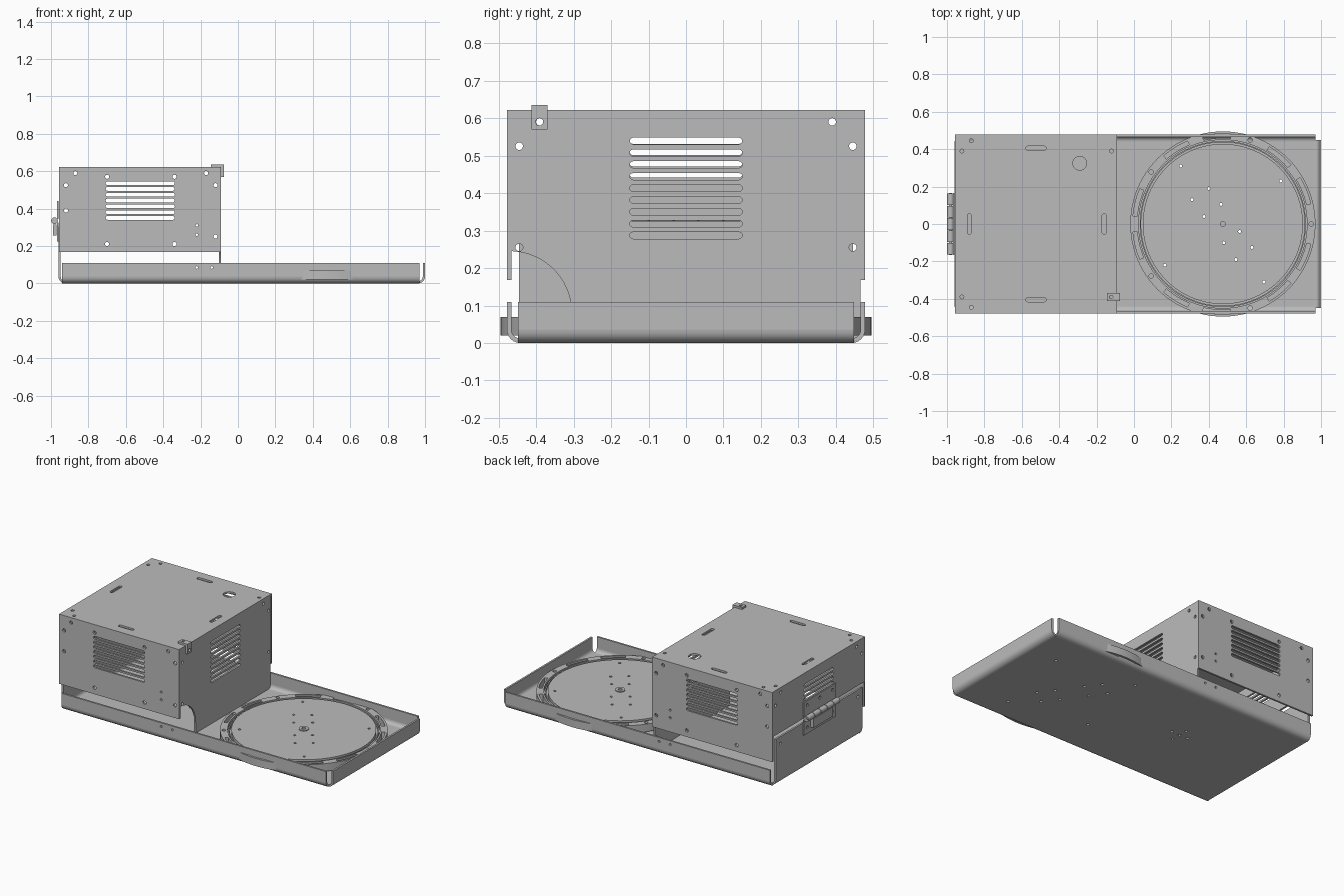
import bpy, bmesh
from math import sin, cos, pi, radians

old = bpy.data.objects.get("Cube")
if old:
    bpy.data.objects.remove(old, do_unlink=True)

steel = bpy.data.materials.new("grey_steel")
steel.use_nodes = True
GREY = (0.5, 0.5, 0.5, 1)
steel.diffuse_color = GREY
steel.node_tree.nodes["Principled BSDF"].inputs["Base Color"].default_value = GREY

T = 0.012  # sheet thickness
MAPS = {"xy": lambda u, v, w: (u, v, w),
        "xz": lambda u, v, w: (u, w, v),
        "yz": lambda u, v, w: (w, u, v)}


def finish(name, bm):
    bmesh.ops.remove_doubles(bm, verts=bm.verts, dist=1e-5)
    bmesh.ops.recalc_face_normals(bm, faces=bm.faces)
    me = bpy.data.meshes.new(name)
    bm.to_mesh(me)
    bm.free()
    me.materials.append(steel)
    for p in me.polygons:
        p.use_smooth = True
    me.set_sharp_from_angle(angle=radians(30))
    ob = bpy.data.objects.new(name, me)
    bpy.context.collection.objects.link(ob)
    return ob


# Outlines
def arc(u, v, r, a, b, n):
    return [(u + r * cos(radians(a + (b - a) * i / n)),
             v + r * sin(radians(a + (b - a) * i / n))) for i in range(n + 1)]


def circle(u, v, r, n=16):
    return arc(u, v, r, 0, 360, n)[:-1]


def rect(u0, u1, v0, v1):
    return [(u0, v0), (u1, v0), (u1, v1), (u0, v1)]


def slot(u, v, length, width, upright=False):
    r, h = width / 2, length / 2 - width / 2
    if upright:
        return arc(u, v + h, r, 0, 180, 6) + arc(u, v - h, r, 180, 360, 6)
    return arc(u + h, v, r, -90, 90, 6) + arc(u - h, v, r, 90, 270, 6)


def holes(points, r):
    return [circle(u, v, r) for u, v in points]


def plate(name, plane, w0, w1, outlines):
    """Filled outline with holes, extruded between two levels."""
    cu = bpy.data.curves.new(name, "CURVE")
    cu.dimensions, cu.fill_mode, cu.extrude = "2D", "BOTH", (w1 - w0) / 2
    for pts in outlines:
        s = cu.splines.new("POLY")
        s.points.add(len(pts) - 1)
        for p, (u, v) in zip(s.points, pts):
            p.co = (u, v, 0, 1)
        s.use_cyclic_u = True
    tmp = bpy.data.objects.new("outline", cu)
    bpy.context.collection.objects.link(tmp)
    dg = bpy.context.evaluated_depsgraph_get()
    me = bpy.data.meshes.new_from_object(tmp.evaluated_get(dg))
    bm = bmesh.new()
    bm.from_mesh(me)
    for v in bm.verts:
        v.co = MAPS[plane](v.co.x, v.co.y, v.co.z + (w0 + w1) / 2)
    bpy.data.objects.remove(tmp, do_unlink=True)
    bpy.data.curves.remove(cu)
    bpy.data.meshes.remove(me)
    return finish(name, bm)


# Tray
CX = 0.475
DISC_HOLES = [(0.4, 0.19), (0.31, 0.13), (0.375, 0.04), (0.465, 0.105), (0.565, -0.04),
              (0.48, -0.1), (0.63, -0.125), (0.545, -0.19)]
RIM_HOLES = [(0.25, 0.31), (0.785, 0.23), (0.695, -0.31), (0.165, -0.22)]
cross = [(-0.32, 0.03), (-0.26, 0.03), (-0.38, 0.03), (-0.32, 0.09), (-0.32, -0.03)]
B = 0.036  # bend radius
X0, X1, Y = -0.96, 1.0, 0.478
plate("tray_floor", "xy", 0, T,
      [rect(X0 + B, X1 - B, B - Y, Y - B)] + holes(DISC_HOLES + RIM_HOLES + cross, 0.009))


def bend(name, plane, edge, inward, a, b):
    """Quarter-round sheet bend running between a and b."""
    c = edge + inward * B
    out = [(c - inward * B * sin(t * pi / 12), B - B * cos(t * pi / 12)) for t in range(7)]
    r = B - T
    inn = [(c - inward * r * sin(t * pi / 12), B - r * cos(t * pi / 12)) for t in range(6, -1, -1)]
    plate(name, plane, a, b, [out + inn])


WALL = 0.11
for side, s in (("front", -1), ("back", 1)):
    bend(side + "_tray_bend", "yz", s * Y, -s, X0 + 0.02, 0.97)
    lo, hi = sorted((s * Y, s * (Y - T)))
    plate(side + "_tray_wall", "xz", lo, hi,
          [rect(X0 + 0.02, 0.97, B, WALL)] + holes([(-0.22, 0.085), (-0.14, 0.085)], 0.007))
bend("right_tray_bend", "xz", X1, -1, -0.448, 0.448)
bend("left_tray_bend", "xz", X0, 1, -0.445, 0.445)
plate("right_tray_wall", "yz", X1 - T, X1, [rect(-0.448, 0.448, B, WALL)])
plate("left_tray_wall", "yz", X0, X0 + T,
      [rect(-0.445, 0.445, B, 0.305)] + holes([(-0.4, 0.26), (0.4, 0.26)], 0.01))

# Turntable
ring_cuts = []
for k in range(5):
    ring_cuts.append(circle(CX + 0.473 * cos(k * 2 * pi / 5), 0.473 * sin(k * 2 * pi / 5), 0.012))
    for d in (-22, 22):
        m = 72 * k + d
        ring_cuts.append(arc(CX, 0, 0.482, m - 9, m + 9, 10) + arc(CX, 0, 0.46, m + 9, m - 9, 10))
plate("turntable_ring", "xy", 0.02, 0.07, [circle(CX, 0, 0.495, 96), circle(CX, 0, 0.45, 96)] + ring_cuts)
plate("turntable_groove", "xy", 0.02, 0.05, [circle(CX, 0, 0.452, 96), circle(CX, 0, 0.4, 64)])
plate("turntable_lip", "xy", 0.05, 0.064, [circle(CX, 0, 0.444, 96), circle(CX, 0, 0.437, 96)])
plate("turntable_disc", "xy", 0.05, 0.072,
      [circle(CX, 0, 0.428, 96), circle(CX, 0, 0.02)] + holes(DISC_HOLES + RIM_HOLES, 0.008))
plate("turntable_hub", "xy", 0.03, 0.078, [circle(CX, 0, 0.03, 32), circle(CX, 0, 0.013)])

# Cabinet
L, R, TOP, LOW = -0.957, -0.09, 0.622, 0.168
side_holes = [(-0.87, 0.59), (-0.17, 0.59), (-0.92, 0.525), (-0.12, 0.525), (-0.92, 0.39),
              (-0.12, 0.25), (-0.7, 0.57), (-0.34, 0.57), (-0.7, 0.21), (-0.34, 0.21)]
side_vents = [slot(-0.523, 0.35 + 0.031 * i, 0.37, 0.02) for i in range(7)]
for side, s in (("front", -1), ("back", 1)):
    lo, hi = sorted((s * Y, s * (Y - T)))
    plate("cabinet_" + side, "xz", lo, hi, [rect(L, R, LOW, TOP)] + side_vents
          + holes(side_holes, 0.011) + holes([(-0.22, 0.31), (-0.22, 0.26)], 0.007))

corner_holes = [(x, s * y) for s in (-1, 1) for x, y in ((-0.92, 0.39), (-0.87, 0.445), (-0.12, 0.39))]
plate("cabinet_top", "xy", TOP - T, TOP,
      [rect(L, R, -Y, Y), slot(-0.523, 0.405, 0.11, 0.022), slot(-0.523, -0.405, 0.11, 0.022),
       slot(-0.88, 0, 0.11, 0.022, True), slot(-0.16, 0, 0.11, 0.022, True),
       circle(-0.29, 0.325, 0.037, 32)] + holes(corner_holes, 0.01))

inner = Y - 0.013
end_shape = ([(-inner, TOP - T), (-inner, 0.245)] + arc(-0.47, 0.08, 0.165, 87, 10, 12)
             + [(-0.305, T), (inner, T), (inner, TOP - T)])
end_holes = [(s * y, z) for s in (-1, 1) for y, z in ((0.445, 0.525), (0.39, 0.59), (0.445, 0.255))]
plate("cabinet_right", "yz", R - T, R, [end_shape] + holes(end_holes, 0.01)
      + [slot(0, 0.287 + 0.0315 * i, 0.3, 0.018) for i in range(9)])
plate("cabinet_left", "yz", L, L + T, [rect(-inner, inner, 0.33, TOP - T)]
      + holes(end_holes[:2] + end_holes[3:5], 0.01)
      + [slot(0, 0.54 - 0.03 * i, 0.3, 0.018) for i in range(4)])

# Hinge
leaf_screws = [(-0.13, 0.265), (0, 0.265), (0.13, 0.265)]
plate("hinge_lower_leaf", "yz", X0 - 0.007, X0, [rect(-0.165, 0.165, 0.225, 0.325)] + holes(leaf_screws, 0.01))
plate("hinge_upper_leaf", "yz", X0 - 0.007, X0,
      [rect(-0.165, 0.165, 0.345, 0.44)] + holes([(y, 0.41) for y, z in leaf_screws], 0.01))
for i in range(5):
    y = -0.165 + 0.066 * i
    plate("hinge_knuckle", "xz", y + 0.002, y + 0.064, [circle(-0.981, 0.335, 0.018, 20)])
plate("hinge_pin", "xz", -0.165, 0.165, [circle(-0.981, 0.335, 0.009, 12)])
plate("hinge_stop", "xz", -0.1, 0.1, [rect(-0.989, -0.97, 0.255, 0.315)])

# Corner clip
plate("clip_top", "xy", TOP, 0.635, [rect(-0.145, -0.076, -0.412, -0.37), circle(-0.122, -0.39, 0.009)])
plate("clip_face", "yz", R, R + 0.014, [rect(-0.412, -0.37, 0.57, 0.635), circle(-0.391, 0.59, 0.01)])
